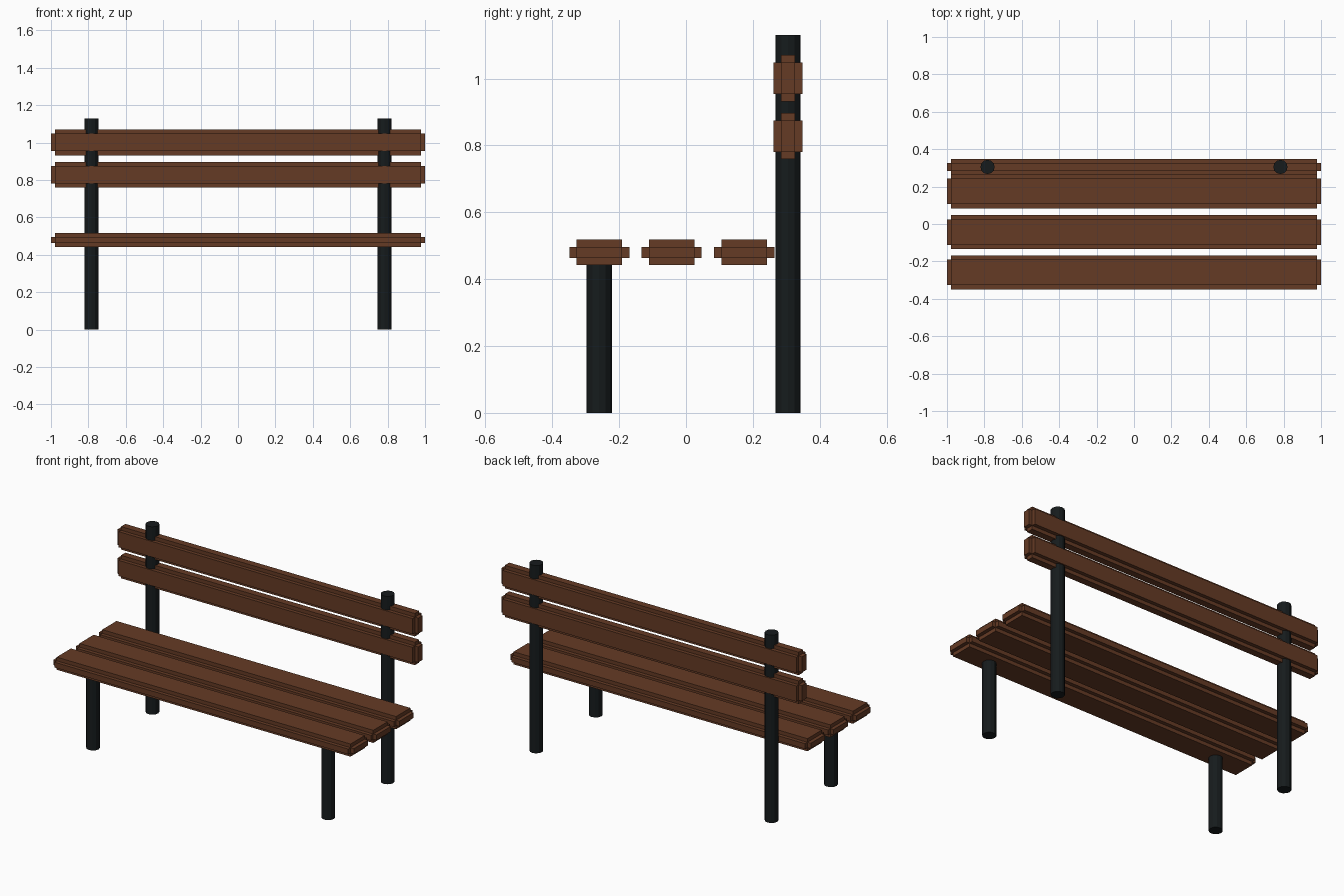
import bpy, bmesh
from mathutils import Vector

if "Cube" in bpy.data.objects:
    bpy.data.objects.remove(bpy.data.objects["Cube"])


def material(name, color):
    m = bpy.data.materials.new(name)
    m.diffuse_color = color
    m.use_nodes = True
    m.node_tree.nodes["Principled BSDF"].inputs["Base Color"].default_value = m.diffuse_color
    return m


wood = material("brown_wood", (0.13, 0.043, 0.018, 1))
metal = material("dark_metal", (0.008, 0.011, 0.012, 1))


def finish(name, bm, loc, mat):
    bmesh.ops.recalc_face_normals(bm, faces=bm.faces)
    mesh = bpy.data.meshes.new(name)
    bm.to_mesh(mesh)
    bm.free()
    mesh.materials.append(mat)
    ob = bpy.data.objects.new(name, mesh)
    ob.location = loc
    bpy.context.collection.objects.link(ob)


# Plank with stepped edges: a smaller core box with every side pushed out
def plank(name, loc, size, step=0.022):
    bm = bmesh.new()
    bmesh.ops.create_cube(bm, size=1)
    bmesh.ops.scale(bm, vec=Vector(size) - Vector((2 * step,) * 3), verts=bm.verts)
    bm.normal_update()
    bmesh.ops.inset_individual(bm, faces=bm.faces[:], thickness=0, depth=0)
    bm.normal_update()
    # the core's six sides are the only faces with area after the inset
    for f in [f for f in bm.faces if f.calc_area() > 1e-6]:
        bmesh.ops.translate(bm, vec=f.normal * step, verts=f.verts)
    finish(name, bm, loc, wood)


# Round post standing on the ground
def post(name, x, y, height):
    bm = bmesh.new()
    bmesh.ops.create_cone(bm, cap_ends=True, segments=12, radius1=0.038,
                          radius2=0.038, depth=height)
    finish(name, bm, (x, y, height / 2), metal)


# Seat planks
for i, y in enumerate((-0.259, -0.043, 0.174)):
    plank(f"seat_plank_{i + 1}", (0, y, 0.48), (2, 0.18, 0.076))

# Backrest planks
for i, z in enumerate((0.828, 1.001)):
    plank(f"back_plank_{i + 1}", (0, 0.305, z), (2, 0.086, 0.138))

# Legs, the rear pair carries the backrest
for side, x in (("left", -0.783), ("right", 0.783)):
    post(f"front_leg_{side}", x, -0.26, 0.45)
    post(f"rear_post_{side}", x, 0.305, 1.13)
